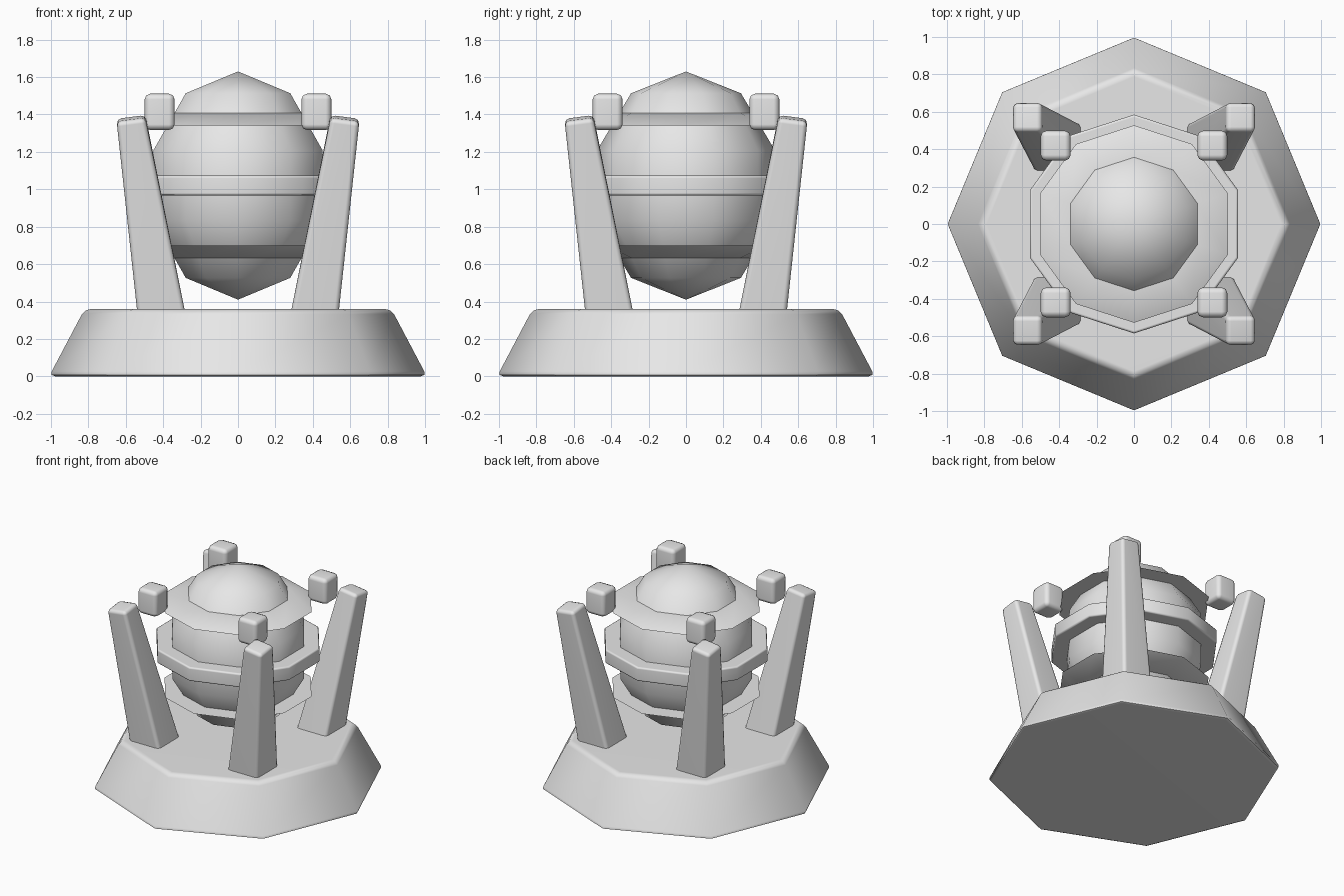
import bpy, bmesh, math

if "Cube" in bpy.data.objects:
    bpy.data.objects.remove(bpy.data.objects["Cube"])

grey = bpy.data.materials.new("plain_grey")
grey.diffuse_color = (0.8, 0.8, 0.8, 1)
grey.use_nodes = True
grey.node_tree.nodes["Principled BSDF"].inputs["Base Color"].default_value = grey.diffuse_color


def finish(name, bm, bevel=0, segments=2, sharp=50, weighted=True):
    """Round the hard edges, smooth by angle and add the object to the scene."""
    bmesh.ops.recalc_face_normals(bm, faces=bm.faces)
    if bevel:
        edges = [e for e in bm.edges if e.calc_face_angle(0) > math.radians(50)]
        bmesh.ops.bevel(bm, geom=edges, offset=bevel, segments=segments,
                        profile=0.5, affect='EDGES')
    mesh = bpy.data.meshes.new(name)
    bm.to_mesh(mesh)
    bm.free()
    for p in mesh.polygons:
        p.use_smooth = True
    mesh.set_sharp_from_angle(angle=math.radians(sharp))
    mesh.materials.append(grey)
    ob = bpy.data.objects.new(name, mesh)
    bpy.context.collection.objects.link(ob)
    if weighted:
        ob.modifiers.new("weighted_normals", 'WEIGHTED_NORMAL').keep_sharp = True
    return ob


def lathe(profile, sides):
    """Revolve (radius, z) points around z, with a corner on the y axis."""
    bm = bmesh.new()
    rings = []
    for r, z in profile:
        if r == 0:
            rings.append([bm.verts.new((0, 0, z))] * sides)
            continue
        angles = [math.pi / 2 + math.tau * k / sides for k in range(sides)]
        rings.append([bm.verts.new((r * math.cos(a), r * math.sin(a), z)) for a in angles])
    for a, b in zip(rings, rings[1:]):
        for k in range(sides):
            j = (k + 1) % sides
            bm.faces.new(list(dict.fromkeys((a[k], a[j], b[j], b[k]))))
    for ring, (r, z) in ((rings[0], profile[0]), (rings[-1], profile[-1])):
        if r > 0:
            bm.faces.new(ring)
    return bm


# Octagonal base
finish("base", lathe([(1.01, 0), (0.82, 0.36)], 8), bevel=0.03)

# Stretched ten-sided core
C, R, H = 1.02, 0.5, 0.61
core = [(0 if i in (0, 5) else R * math.sin(math.pi * i / 5),
         C - H * math.cos(math.pi * i / 5)) for i in range(6)]
finish("core", lathe(core, 10), sharp=180, weighted=False)

# Middle ring and the two tapered collars
finish("middle_ring", lathe([(0.585, 0.967), (0.585, 1.073)], 10), bevel=0.013)
finish("upper_collar", lathe([(0.528, 1.34), (0.352, 1.41)], 10))
finish("lower_collar", lathe([(0.352, 0.63), (0.528, 0.70)], 10))

# Four leaning legs with a floating block beside each top
for sx, sy, place in ((-1, -1, "front_left"), (1, -1, "front_right"),
                      (-1, 1, "back_left"), (1, 1, "back_right")):
    bm = bmesh.new()
    bmesh.ops.create_cube(bm, size=2)
    for v in bm.verts:
        x, y, z = v.co
        if z > 0:
            v.co = (sx * (0.572 + 0.077 * x), sy * (0.572 + 0.077 * y),
                    1.38 - 0.01 * (x + y))
        else:
            v.co = (sx * (0.404 + 0.13 * x), sy * (0.404 + 0.13 * y), 0.3)
    finish(place + "_leg", bm, bevel=0.025)

    bm = bmesh.new()
    bmesh.ops.create_cube(bm, size=2)
    for v in bm.verts:
        x, y, z = v.co
        v.co = (sx * 0.419 + 0.08 * x, sy * 0.419 + 0.08 * y, 1.414 + 0.097 * z)
    finish(place + "_block", bm, bevel=0.03)
